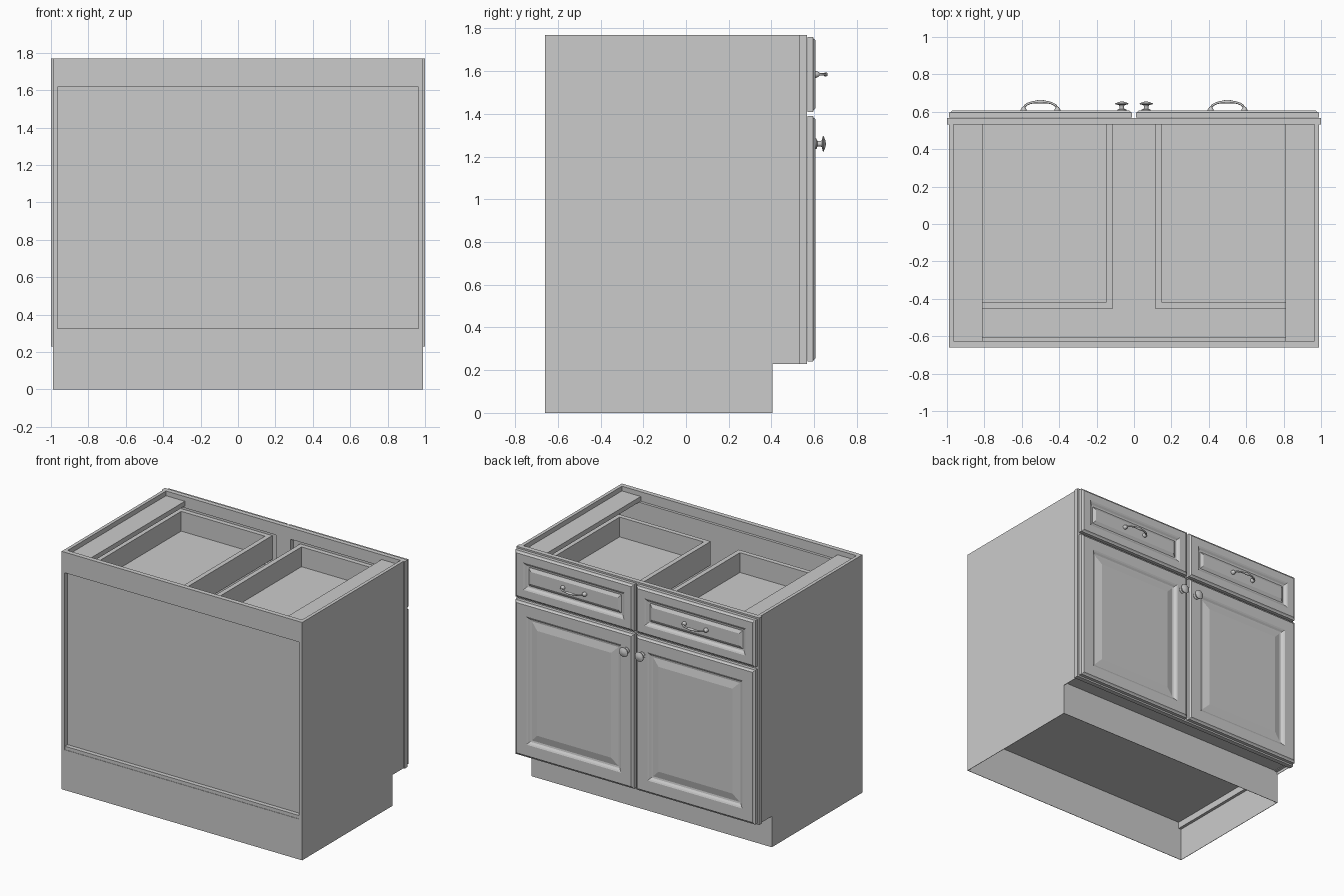
import bpy, bmesh, math
from mathutils import Matrix, Vector

if "Cube" in bpy.data.objects:
    bpy.data.objects.remove(bpy.data.objects["Cube"], do_unlink=True)

# Single painted finish
paint = bpy.data.materials.new("grey_paint")
paint.use_nodes = True
GREY = (0.6, 0.6, 0.6, 1)
paint.diffuse_color = GREY
paint.node_tree.nodes["Principled BSDF"].inputs["Base Color"].default_value = GREY


def finish(name, bm, smooth=False):
    bmesh.ops.recalc_face_normals(bm, faces=bm.faces)
    mesh = bpy.data.meshes.new(name)
    bm.to_mesh(mesh)
    bm.free()
    mesh.materials.append(paint)
    obj = bpy.data.objects.new(name, mesh)
    bpy.context.collection.objects.link(obj)
    if smooth:
        bpy.ops.object.select_all(action="DESELECT")
        obj.select_set(True)
        bpy.context.view_layer.objects.active = obj
        bpy.ops.object.shade_smooth_by_angle(angle=math.radians(40))
    return obj


def add_box(bm, x, y, z):
    size = [b - a for a, b in (x, y, z)]
    mid = [(a + b) / 2 for a, b in (x, y, z)]
    bmesh.ops.create_cube(bm, size=1, matrix=Matrix.Translation(mid) @ Matrix.Diagonal((*size, 1)))


def boxes(name, *parts):
    bm = bmesh.new()
    for part in parts:
        add_box(bm, *part)
    return finish(name, bm)


def loft(bm, loops):
    """Bridge equal-length loops of points and cap both ends."""
    rings = [[bm.verts.new(p) for p in loop] for loop in loops]
    n = len(rings[0])
    for a, b in zip(rings, rings[1:]):
        for i in range(n):
            j = (i + 1) % n
            bm.faces.new((a[i], a[j], b[j], b[i]))
    bm.faces.new(rings[0])
    bm.faces.new(rings[-1])


def raised_panel(name, x, z, border, field):
    """Front with a rounded rim, sunk moulding and raised centre field."""
    profile = [(0, .570), (0, .595), (.008, .598), (.016, .607),
               (border - .022, .607), (border - .012, .602), (border, .592),
               (border + .012, .590), (field, .602)]
    bm = bmesh.new()
    loft(bm, [[(x[0] + d, y, z[0] + d), (x[1] - d, y, z[0] + d),
               (x[1] - d, y, z[1] - d), (x[0] + d, y, z[1] - d)] for d, y in profile])
    return finish(name, bm)


def add_turned(bm, x, z, profile, sides=24):
    """Turned shape whose axis runs along y, from (radius, y) pairs."""
    ring = [(math.cos(math.tau * i / sides), math.sin(math.tau * i / sides)) for i in range(sides)]
    loft(bm, [[(x + r * c, y, z + r * s) for c, s in ring] for r, y in profile])


# Carcass: thin skins run to the ground, thick boards start above them
W, TOP, KICK, IN = .99, 1.77, .23, .965
BOARD, FLOOR, SKIN, FRONT = .25, .30, .003, .532
outline = [(-.66, 0), (.405, 0), (.405, KICK), (FRONT, KICK), (FRONT, TOP), (-.66, TOP)]
for side, s in (("right", -1), ("left", 1)):
    bm = bmesh.new()
    loft(bm, [[(s * x, y, z) for y, z in outline] for x in (W - SKIN, W)])
    inner, outer = sorted((s * IN, s * (W - SKIN)))
    add_box(bm, (inner, outer), (-.66, FRONT), (BOARD, TOP))
    finish(side + "_side_panel", bm)
boxes("back_rails",
      ((-W + SKIN, W - SKIN), (-.66, -.66 + SKIN), (0, BOARD)),
      ((-IN, IN), (-.66, -.66 + SKIN), (BOARD, FLOOR)),
      ((-IN, IN), (-.66, -.625), (1.617, TOP)))
boxes("back_panel", ((-IN, IN), (-.625, -.605), (FLOOR, 1.70)))
boxes("cabinet_floor",
      ((-IN, IN), (-.66 + SKIN, FRONT), (FLOOR, FLOOR + .025)),
      ((-IN, IN), (.405, FRONT), (BOARD + .005, FLOOR)))
boxes("toe_kick", ((-W + SKIN, W - SKIN), (.405 - SKIN, .405), (0, BOARD + .01)))

# Face frame
FY = (FRONT, .567)
boxes("face_frame",
      ((-1, -.92), FY, (KICK, TOP)), ((.92, 1), FY, (KICK, TOP)),
      ((-.06, .06), FY, (.31, 1.685)),
      ((-.92, .92), FY, (KICK, .31)), ((-.92, .92), FY, (1.685, TOP)),
      ((-.92, -.06), FY, (1.36, 1.44)), ((.06, .92), FY, (1.36, 1.44)))

for side, s in (("right", -1), ("left", 1)):
    def span(a, b):
        return tuple(sorted((s * a, s * b)))

    boxes(side + "_top_stretcher", (span(.81, IN), (-.625, FRONT), (1.70, 1.735)))

    # Open drawer box
    low, high = 1.475, 1.652
    boxes(side + "_drawer_box",
          (span(.115, .15), (-.455, .567), (low, high)),
          (span(.84, .875), (-.455, .567), (low, high)),
          (span(.15, .84), (-.455, -.42), (low, high)),
          (span(.15, .84), (FRONT, .567), (low, high)),
          (span(.15, .84), (-.42, FRONT), (low + .01, low + .03)))

    raised_panel(side + "_drawer_front", span(.01, .988), (1.41, 1.76), .095, .13)
    raised_panel(side + "_door", span(.01, .988), (.24, 1.39), .12, .185)

    # Door knob
    bm = bmesh.new()
    add_turned(bm, s * .065, 1.26, [(.024, .600), (.024, .611), (.013, .616), (.012, .628),
                                    (.016, .636), (.036, .641), (.035, .645), (.018, .652), (.004, .655)])
    finish(side + "_door_knob", bm, True)

    # Arched drawer pull with a centre bead, on turned feet
    bm = bmesh.new()
    steps, sides = 32, 10
    loops = []
    for i in range(steps + 1):
        a = math.pi * i / steps
        centre = Vector((s * .5 - .088 * math.cos(a), .614 + .040 * math.sin(a) ** .8, 1.585))
        normal = Vector((-.040 * math.cos(a), .088 * math.sin(a) + .01, 0)).normalized()
        r = .006 + .004 * math.sin(a) ** 30
        loops.append([centre + r * (normal * math.cos(math.tau * k / sides)
                                    + Vector((0, 0, math.sin(math.tau * k / sides))))
                      for k in range(sides)])
    loft(bm, loops)
    for foot in (-.09, .09):
        add_turned(bm, s * .5 + foot, 1.585, [(.016, .600), (.016, .611), (.012, .619), (.007, .626), (.002, .628)], 16)
    finish(side + "_drawer_pull", bm, True)
